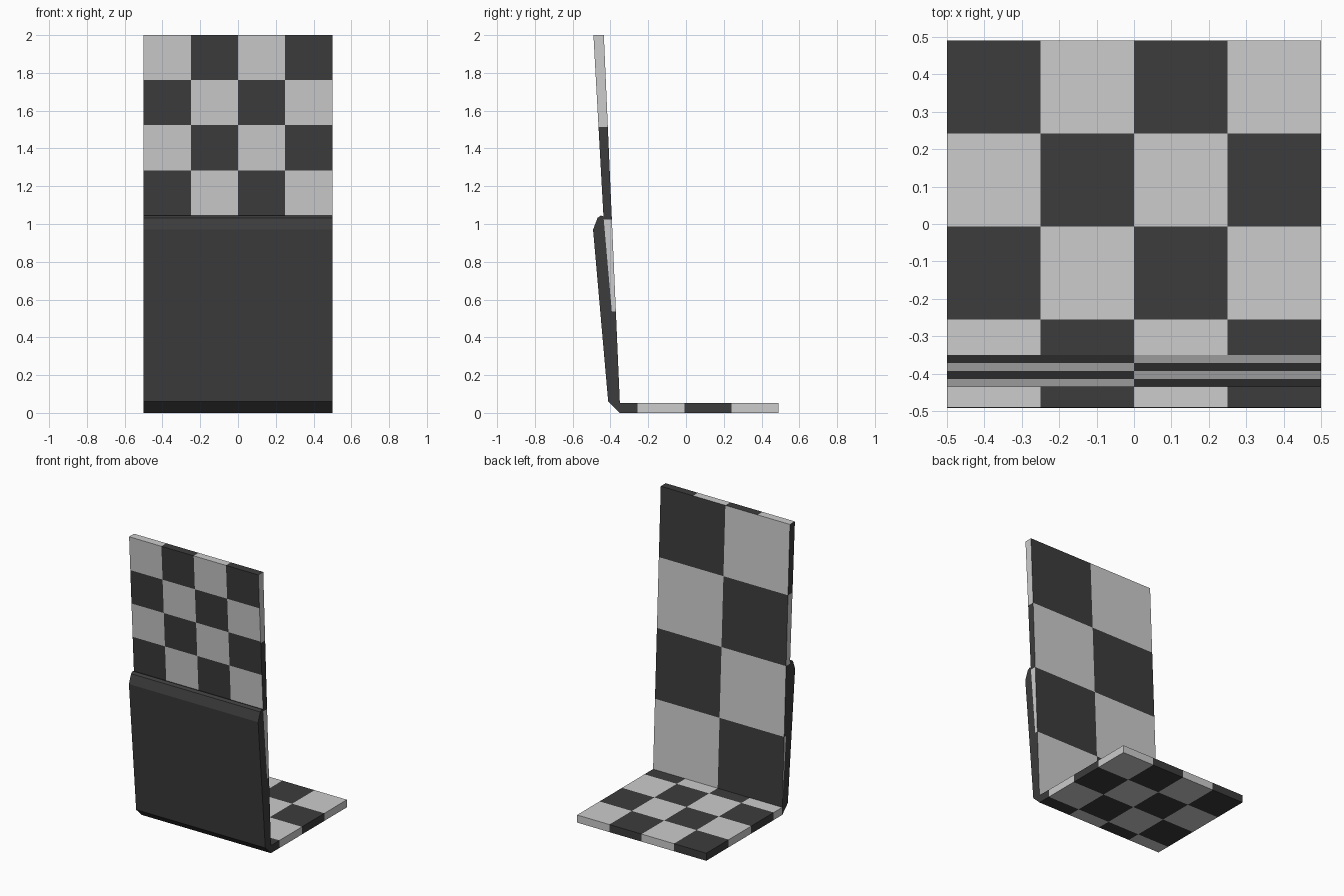
import bpy, bmesh

if "Cube" in bpy.data.objects:
    bpy.data.objects.remove(bpy.data.objects["Cube"])

HALF = 0.5          # half width in x
TOP = 2.0
FRONT_ROW = 0.2385  # square height on the panel front
BACK_ROW = 0.4875   # square height on the panel back and sides
FLOOR_ROW = 0.2485  # square depth on the floor


def material(name, value):
    m = bpy.data.materials.new(name)
    m.diffuse_color = (value, value, value, 1)
    m.use_nodes = True
    m.node_tree.nodes["Principled BSDF"].inputs["Base Color"].default_value = m.diffuse_color
    return m


MATS = [material("light_grey", 0.604), material("dark_grey", 0.045)]


def extrude_profile(points):
    """Closed solid from a (y, z) outline swept across x."""
    bm = bmesh.new()
    face = bm.faces.new([bm.verts.new((-HALF, y, z)) for y, z in points])
    new = bmesh.ops.extrude_face_region(bm, geom=[face])["geom"]
    bmesh.ops.translate(bm, vec=(2 * HALF, 0, 0),
                        verts=[g for g in new if isinstance(g, bmesh.types.BMVert)])
    bmesh.ops.recalc_face_normals(bm, faces=bm.faces[:])
    bm.normal_update()
    return bm


def cut(bm, axis, values, pick=lambda n: True):
    """Slice the faces whose normal passes the test, square to an axis."""
    for v in values:
        co, no = [0, 0, 0], [0, 0, 0]
        co[axis], no[axis] = v, 1
        faces = [f for f in bm.faces if pick(f.normal)]
        geom = faces + list({e for f in faces for e in f.edges}) \
                     + list({p for f in faces for p in f.verts})
        bmesh.ops.bisect_plane(bm, geom=geom, plane_co=co, plane_no=no)
        bm.normal_update()


def finish(name, bm, rule):
    for f in bm.faces:
        f.material_index = rule(f.calc_center_median(), f.normal)
    me = bpy.data.meshes.new(name)
    bm.to_mesh(me)
    bm.free()
    for m in MATS:
        me.materials.append(m)
    bpy.context.collection.objects.link(bpy.data.objects.new(name, me))


def column(x):
    return min(3, max(0, int((x + HALF) / 0.25)))


# Floor plate with a 4-column check on every side
floor = extrude_profile([(-0.35, 0), (0.49, 0), (0.49, 0.053), (-0.35, 0.053)])
cut(floor, 0, (-0.25, 0, 0.25))
cut(floor, 1, [0.49 - FLOOR_ROW * k for k in (1, 2, 3)])
finish("floor_plate", floor,
       lambda c, n: 1 - (column(c.x) + int((0.49 - c.y) / FLOOR_ROW)) % 2)


# Leaning back panel: fine check in front and on top, coarse check behind
def panel_rule(c, n):
    if n.z > 0.7:
        return column(c.x) % 2
    if n.y < -0.5:
        return (column(c.x) + int((TOP - c.z) / FRONT_ROW)) % 2
    row = int((TOP - c.z) / BACK_ROW)
    if n.y > 0.5:
        return (row + (c.x > 0)) % 2
    return (row + (n.x < 0)) % 2


panel = extrude_profile([(-0.49, TOP), (-0.437, 1.04), (-0.35, 0.05), (-0.435, TOP)])
front = lambda n: n.y < -0.5
cut(panel, 0, (-0.25, 0, 0.25), lambda n: n.y < -0.5 or n.z > 0.7)
cut(panel, 0, (0,), lambda n: n.y > 0.5)
cut(panel, 2, [TOP - FRONT_ROW * k for k in (1, 2, 3)], front)
cut(panel, 2, [TOP - BACK_ROW * k for k in (1, 2, 3)], lambda n: n.y > -0.5 and n.z < 0.7)
finish("back_panel", panel, panel_rule)

# Plain dark cover over the lower front, chamfered top and bottom
cover = extrude_profile([(-0.35, 0), (-0.412, 0.06), (-0.492, 0.97), (-0.468, 1.033),
                         (-0.45, 1.045), (-0.437, 1.04), (-0.35, 0.05)])
finish("front_cover", cover, lambda c, n: 1)
